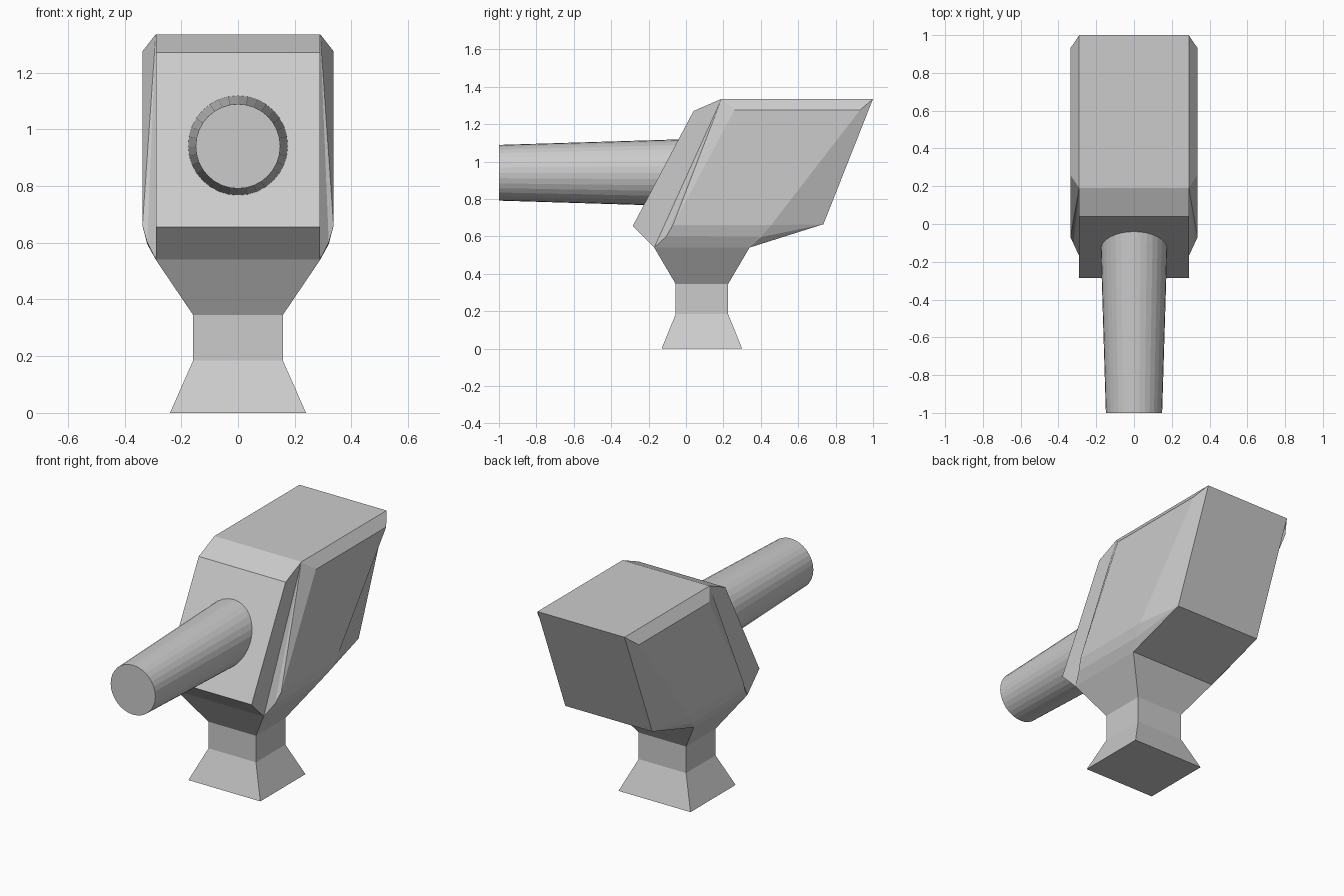
import bpy, bmesh, math

if "Cube" in bpy.data.objects:
    bpy.data.objects.remove(bpy.data.objects["Cube"])


def new_object(name, verts, faces):
    mesh = bpy.data.meshes.new(name)
    mesh.from_pydata(verts, [], faces)
    bm = bmesh.new()
    bm.from_mesh(mesh)
    bmesh.ops.recalc_face_normals(bm, faces=bm.faces)
    bm.to_mesh(mesh)
    bm.free()
    ob = bpy.data.objects.new(name, mesh)
    bpy.context.collection.objects.link(ob)
    return ob


def bridge(rings):
    """Join equal-sized vertex rings into a closed solid."""
    n = len(rings[0])
    verts = [v for ring in rings for v in ring]
    faces = [tuple(range(n)), tuple(range(len(verts) - n, len(verts)))]
    for k in range(len(rings) - 1):
        for i in range(n):
            j = (i + 1) % n
            faces.append((k*n + i, k*n + j, (k+1)*n + j, (k+1)*n + i))
    return verts, faces


# Pedestal: rectangular sections (z, half width, y front, y back)
sections = [(0, .24, -.13, .30), (.185, .158, -.055, .225),
            (.345, .158, -.055, .225), (.54, .29, -.17, .34)]
new_object("pedestal", *bridge(
    [[(-w, a, z), (w, a, z), (w, b, z), (-w, b, z)] for z, w, a, b in sections]))

# Head: slanted side profile extruded across x
profile = [(-.285, .655), (.04, 1.27), (.19, 1.335), (1, 1.335),
           (.735, .665), (.34, .54), (-.17, .54)]
new_object("head", *bridge([[(x, y, z) for y, z in profile] for x in (-.29, .29)]))

# Raised side panels: head outline tapering up to a smaller flat face
inner = [(.29, .19, 1.335), (.29, 1, 1.335), (.29, .735, .665),
         (.29, .34, .54), (.29, -.17, .54)]
outer = [(.337, .26, 1.275), (.337, .93, 1.275), (.337, .455, .66),
         (.337, -.07, .66)]
lower = [(.32, .40, .595), (.32, -.105, .6)]
panel_faces = [(5, 6, 7, 8), (0, 1, 6, 5), (0, 5, 8), (0, 8, 10), (0, 10, 4),
               (1, 2, 7), (1, 7, 6), (2, 9, 7), (2, 3, 9),
               (7, 9, 10, 8), (9, 3, 4, 10), (0, 4, 3, 2, 1)]
panel_faces.remove((1, 7, 6))
panel_faces[panel_faces.index((1, 2, 7))] = (1, 2, 7, 6)
for side, name in ((1, "right_side_panel"), (-1, "left_side_panel")):
    new_object(name, [(side * x, y, z) for x, y, z in inner + outer + lower], panel_faces)

# Handle: tapered round bar, its hidden end sunk into the head
bpy.ops.mesh.primitive_cone_add(vertices=32, radius1=.179, radius2=.149, depth=.98,
                                location=(0, -.51, .94), rotation=(math.pi / 2, 0, 0))
bpy.context.object.name = "handle"
